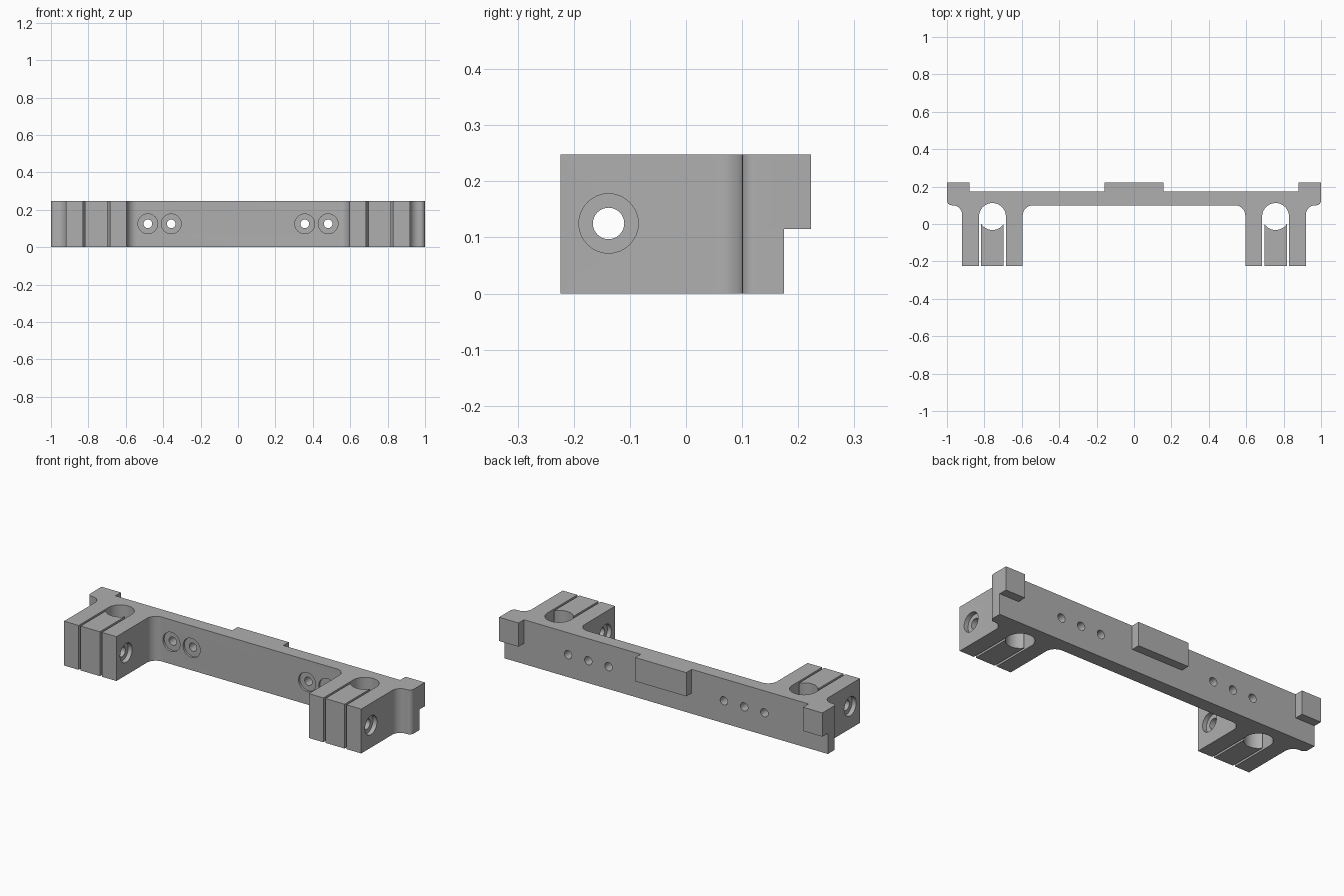
import bpy
import bmesh
from math import cos, sin, pi, radians
from mathutils import Matrix, Vector

cube = bpy.data.objects.get("Cube")
if cube:
    bpy.data.objects.remove(cube, do_unlink=True)

HEIGHT = 0.248
MID_Z = 0.125
ARM_X = 0.757
FRONT, BACK = -0.224, 0.175
BORE_Y, BORE_R = 0.04, 0.072

grey = bpy.data.materials.new("plain grey")
grey.use_nodes = True
grey.diffuse_color = (0.43, 0.43, 0.43, 1)
grey.node_tree.nodes["Principled BSDF"].inputs["Base Color"].default_value = grey.diffuse_color


def arc(cx, cy, r, start, end, steps):
    angles = [radians(start + (end - start) * i / steps) for i in range(steps + 1)]
    return [(cx + r * cos(a), cy + r * sin(a)) for a in angles]


def finish(name, bm):
    bmesh.ops.recalc_face_normals(bm, faces=bm.faces)
    mesh = bpy.data.meshes.new(name)
    bm.to_mesh(mesh)
    bm.free()
    mesh.materials.append(grey)
    obj = bpy.data.objects.new(name, mesh)
    bpy.context.collection.objects.link(obj)
    return obj


def extrude_profile(name, points):
    bm = bmesh.new()
    face = bm.faces.new([bm.verts.new((x, y, 0)) for x, y in points])
    top = bmesh.ops.extrude_face_region(bm, geom=[face])["geom"]
    verts = [v for v in top if isinstance(v, bmesh.types.BMVert)]
    bmesh.ops.translate(bm, verts=verts, vec=(0, 0, HEIGHT))
    return finish(name, bm)


def box(name, x0, x1, y0, y1, z0, z1):
    bm = bmesh.new()
    bmesh.ops.create_cube(bm, size=1)
    bmesh.ops.scale(bm, verts=bm.verts, vec=(x1 - x0, y1 - y0, z1 - z0))
    bmesh.ops.translate(bm, verts=bm.verts,
                        vec=((x0 + x1) / 2, (y0 + y1) / 2, (z0 + z1) / 2))
    return finish(name, bm)


def rod(axis, center, radius, length):
    bm = bmesh.new()
    turn = Matrix.Rotation(pi / 2, 4, "Y" if axis == "X" else "X")
    bmesh.ops.create_cone(bm, cap_ends=True, segments=32, radius1=radius,
                          radius2=radius, depth=length,
                          matrix=Matrix.Translation(Vector(center)) @ turn)
    return finish("hole_cutter", bm)


def combine(target, tool, operation="DIFFERENCE"):
    tool.hide_render = True
    mod = target.modifiers.new("combine", "BOOLEAN")
    mod.operation, mod.solver, mod.object = operation, "EXACT", tool
    bpy.context.view_layer.objects.active = target
    bpy.ops.object.modifier_apply(modifier=mod.name)
    bpy.data.objects.remove(tool, do_unlink=True)


def smooth(obj):
    for poly in obj.data.polygons:
        poly.use_smooth = True
    obj.data.set_sharp_from_angle(angle=radians(30))


# Outline of one half: bar front, split arm with bore, flared end
half = arc(0.54, 0.045, 0.055, 90, 0, 8)
half += [(0.595, FRONT), (ARM_X - BORE_R, FRONT)]
half += arc(ARM_X, BORE_Y, BORE_R, 180, 0, 20)
half += [(ARM_X + BORE_R, FRONT), (0.919, FRONT)]
half += arc(0.969, 0.05, 0.05, 180, 90, 8)
half += arc(0.975, 0.125, 0.025, 270, 360, 6)
half += [(1, BACK)]
bracket = extrude_profile("bracket_body", half + [(-x, y) for x, y in reversed(half)])

# Raised pads on the back
for x0, x1 in ((-1, -0.88), (-0.158, 0.158), (0.88, 1)):
    combine(bracket, box("back_pad", x0, x1, 0.15, 0.223, 0.115, HEIGHT), "UNION")

for side, label in ((1, "left"), (-1, "right")):
    # Loose centre block between the two slots
    top = arc(side * ARM_X, BORE_Y, BORE_R, 214, 326, 12)
    block = extrude_profile(label + "_clamp_block",
                            top + [(top[-1][0], FRONT), (top[0][0], FRONT)])

    # Cross bolt hole and its counterbores
    for part in (bracket, block):
        combine(part, rod("X", (side * ARM_X, -0.138, MID_Z), 0.028, 0.5))
    for x in (0.595, 0.919):
        combine(bracket, rod("X", (side * x, -0.138, MID_Z), 0.053, 0.05))

    # Mounting holes through the bar, with shallow front recesses
    for x in (0.357, 0.482):
        combine(bracket, rod("Y", (side * x, 0.14, MID_Z), 0.023, 0.2))
        combine(bracket, rod("Y", (side * x, 0.10, MID_Z), 0.053, 0.024))
    # Blind hole behind the arm
    combine(bracket, rod("Y", (side * 0.607, 0.15, MID_Z), 0.023, 0.12))
    smooth(block)

smooth(bracket)
